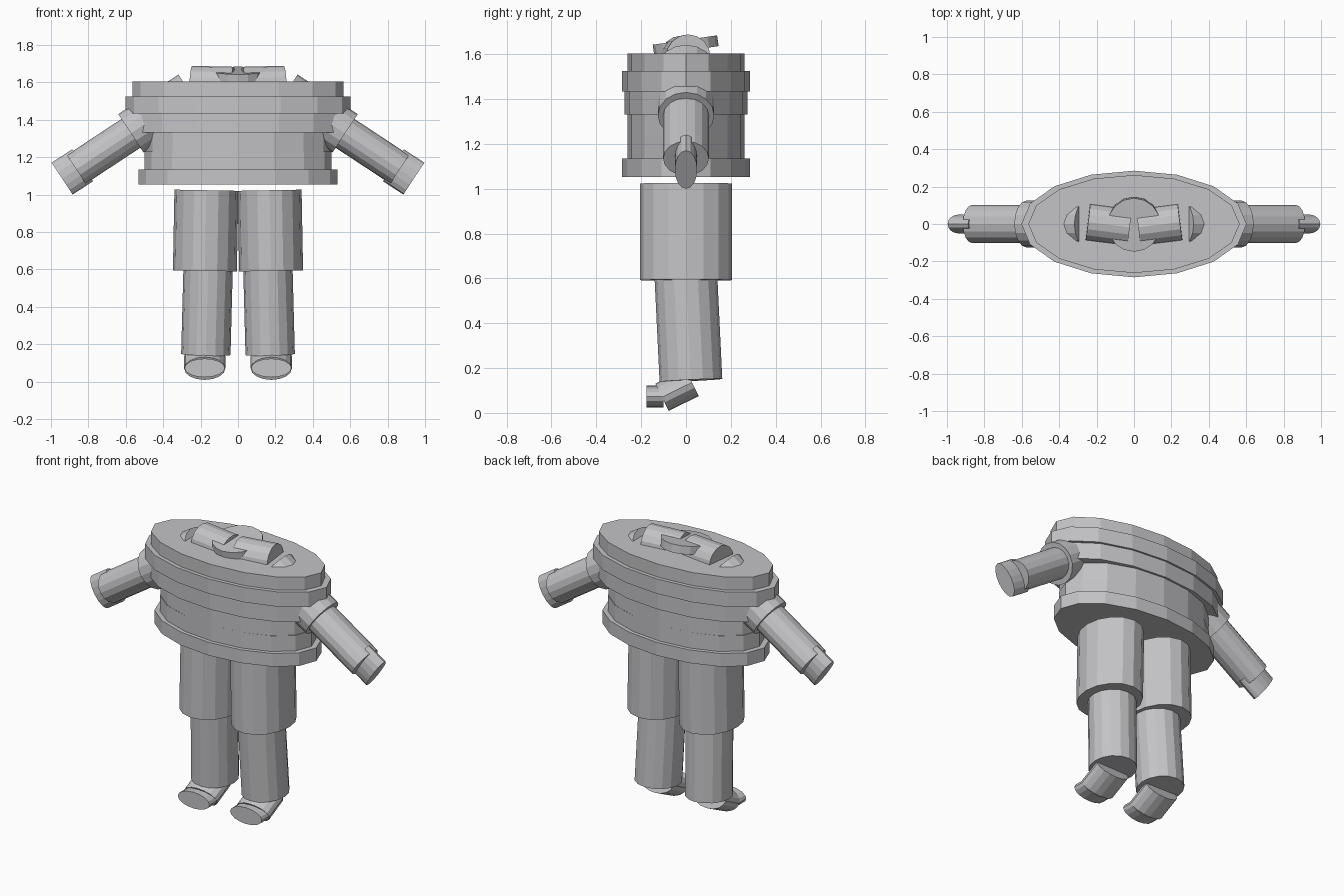
import bpy, bmesh, math
from mathutils import Vector

if "Cube" in bpy.data.objects:
    bpy.data.objects.remove(bpy.data.objects["Cube"])

grey = bpy.data.materials.new("plain_grey")
grey.diffuse_color = (0.55, 0.55, 0.57, 1)
grey.use_nodes = True
grey.node_tree.nodes["Principled BSDF"].inputs["Base Color"].default_value = grey.diffuse_color

X, Y = Vector((1, 0, 0)), Vector((0, 1, 0))


def prism(name, start, end, side, r_side, r_other, n=16):
    """Elliptical flat-faced rod from start to end; r_side is measured along side."""
    a, b = Vector(start), Vector(end)
    axis = (b - a).normalized()
    u = (side - axis * side.dot(axis)).normalized()
    v = axis.cross(u)
    bm = bmesh.new()
    rings = []
    for c in (a, b):
        ring = []
        for i in range(n):
            t = 2 * math.pi * i / n
            ring.append(bm.verts.new(c + u * r_side * math.cos(t) + v * r_other * math.sin(t)))
        rings.append(ring)
    bm.faces.new(rings[0][::-1])
    bm.faces.new(rings[1])
    for i in range(n):
        j = (i + 1) % n
        bm.faces.new((rings[0][i], rings[0][j], rings[1][j], rings[1][i]))
    bmesh.ops.recalc_face_normals(bm, faces=bm.faces)
    mesh = bpy.data.meshes.new(name)
    bm.to_mesh(mesh)
    bm.free()
    mesh.materials.append(grey)
    obj = bpy.data.objects.new(name, mesh)
    bpy.context.collection.objects.link(obj)
    return obj


# Torso: stacked elliptical slabs (bottom, top, half width, half depth)
slabs = [
    ("hip_band", 1.053, 1.134, 0.533, 0.285),
    ("waist", 1.134, 1.230, 0.500, 0.262),
    ("belly", 1.230, 1.332, 0.494, 0.262),
    ("lower_chest", 1.332, 1.433, 0.575, 0.274),
    ("chest_band", 1.433, 1.524, 0.602, 0.285),
    ("collar", 1.524, 1.604, 0.565, 0.262),
]
for name, z0, z1, rx, ry in slabs:
    prism(name, (0, 0, z0), (0, 0, z1), X, rx, ry)

# Neck: tilted disc under two short rods
prism("neck_disc", (0, 0.002, 1.615), (0, -0.005, 1.663), X, 0.142, 0.145)

for s, label in ((1, "right"), (-1, "left")):
    prism("neck_rod_" + label, (s * 0.025, -0.018, 1.583), (s * 0.247, 0.01, 1.588),
          Y, 0.1, 0.1)

    # Arm: shoulder, sleeve and flat hand on one sloping axis
    def on_arm(d):
        return (s * (0.94 - 0.835 * d), 0, 1.085 + 0.55 * d)

    prism("shoulder_" + label, on_arm(0.825), on_arm(0.44), Y, 0.126, 0.123)
    prism("arm_" + label, on_arm(0.60), on_arm(0.09), Y, 0.102, 0.092)
    prism("hand_" + label, on_arm(0.13), on_arm(0.0), Y, 0.05, 0.102)

    # Leg: wide thigh, narrower calf, tilted foot and toe
    prism("thigh_" + label, (s * 0.169, 0, 1.023), (s * 0.177, 0, 0.592), X, 0.171, 0.205)
    prism("calf_" + label, (s * 0.160, 0, 0.60), (s * 0.172, 0.022, 0.145), X, 0.132, 0.14)
    prism("foot_" + label, (s * 0.178, 0.027, 0.136), (s * 0.178, -0.107, 0.07),
          X, 0.11, 0.068)
    prism("toe_" + label, (s * 0.178, -0.10, 0.073), (s * 0.178, -0.177, 0.073),
          X, 0.108, 0.05)
